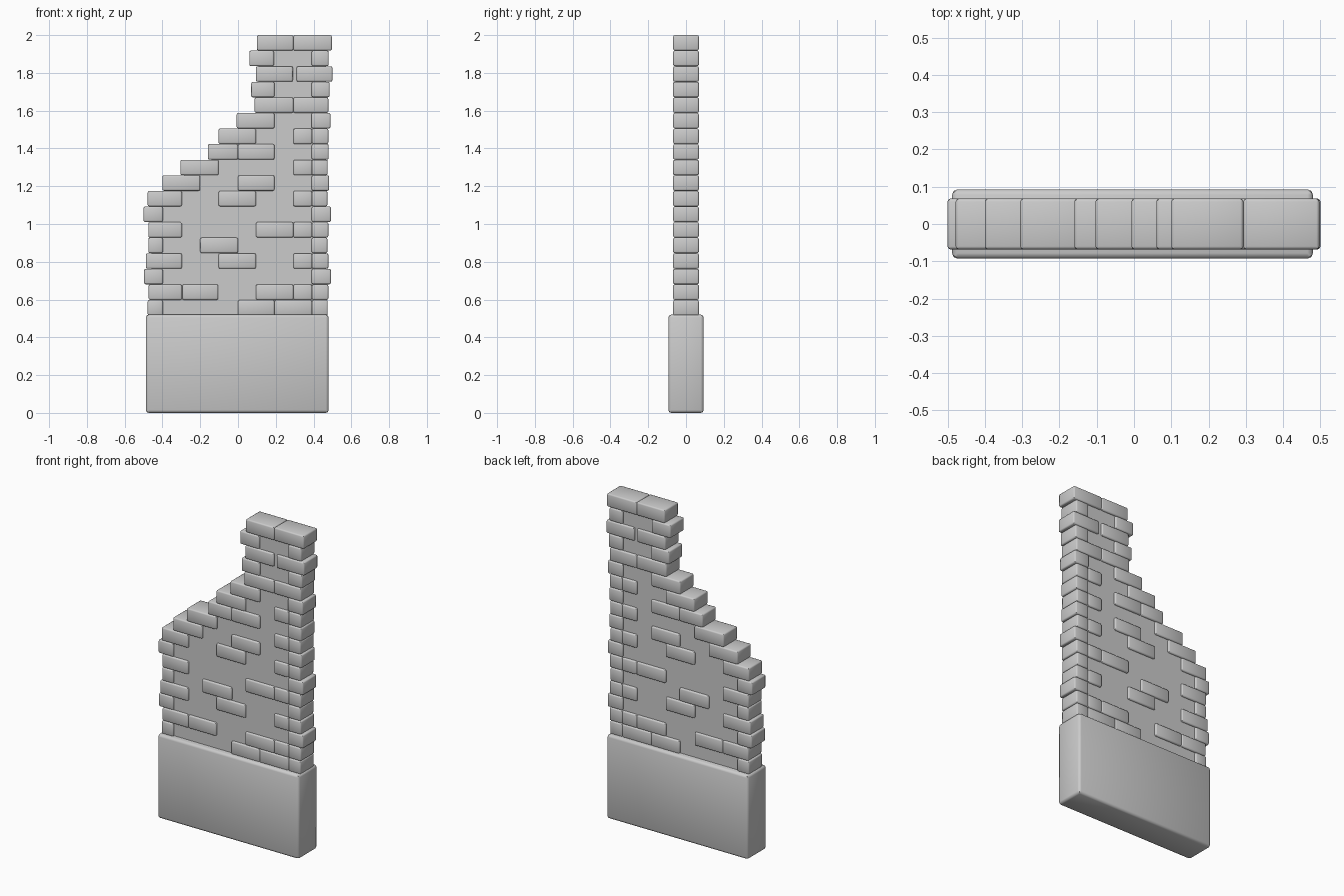
import bpy, bmesh

if "Cube" in bpy.data.objects:
    bpy.data.objects.remove(bpy.data.objects["Cube"])

BASE_TOP = 0.515
ROWS = 18
H = (2.0 - BASE_TOP) / ROWS

# Brick spans (left, right) per course, listed from the top down
courses = [
    [(.10, .293), (.293, .497)],
    [(.06, .19), (.39, .48)],
    [(.095, .29), (.31, .50)],
    [(.07, .193), (.39, .485)],
    [(.088, .293), (.293, .478)],
    [(-.007, .193), (.388, .49)],
    [(-.103, .095), (.293, .392), (.392, .478)],
    [(-.16, 0), (0, .193), (.39, .48)],
    [(-.305, -.103), (.293, .392), (.392, .475)],
    [(-.40, -.20), (0, .193), (.39, .482)],
    [(-.478, -.297), (-.103, .095), (.293, .392), (.392, .473)],
    [(-.50, -.398), (.39, .492)],
    [(-.475, -.297), (.095, .293), (.293, .392), (.392, .478)],
    [(-.475, -.398), (-.20, 0), (.39, .473)],
    [(-.488, -.297), (-.103, .095), (.293, .392), (.392, .478)],
    [(-.497, -.398), (.39, .492)],
    [(-.473, -.297), (-.295, -.105), (.095, .293), (.293, .392), (.392, .478)],
    [(-.478, -.398), (0, .193), (.193, .392), (.392, .475)],
]


def box(name, x0, x1, y, z0, z1, bevel, segments=2):
    """Bevelled box spanning -y..y."""
    me = bpy.data.meshes.new(name)
    bm = bmesh.new()
    bmesh.ops.create_cube(bm, size=1)
    for v in bm.verts:
        v.co.x = x1 if v.co.x > 0 else x0
        v.co.y = y if v.co.y > 0 else -y
        v.co.z = z1 if v.co.z > 0 else z0
    bmesh.ops.bevel(bm, geom=bm.edges[:], offset=bevel, segments=segments,
                    profile=0.5, affect='EDGES')
    bm.to_mesh(me)
    bm.free()
    ob = bpy.data.objects.new(name, me)
    bpy.context.collection.objects.link(ob)
    return ob


def smooth(obs):
    bpy.ops.object.select_all(action='DESELECT')
    for o in obs:
        o.select_set(True)
    bpy.context.view_layer.objects.active = obs[0]
    bpy.ops.object.shade_smooth_by_angle(angle=0.8)


# Plinth at the foot of the wall
parts = [box("plinth", -.488, .48, .093, 0, BASE_TOP + .005, .015)]

# Bricks running through the full wall thickness
for t, spans in enumerate(courses):
    top = 2.0 - t * H
    for k, (a, b) in enumerate(spans):
        parts.append(box(f"brick_{t}_{k}", a, b, .068, top - H + .001, top, .008))
smooth(parts)

# Plaster core: stepped outline following the broken left edge
outline = [(.465, BASE_TOP - .02)]
left = -.47
outline.append((left, BASE_TOP - .02))
for t in range(ROWS - 1, -1, -1):
    new_left = courses[t][0][0] + .02
    if new_left > left + .01:
        z = 2.0 - (t + 1) * H - .012
        outline += [(left, z), (new_left, z)]
        left = new_left
outline += [(left, 1.98), (.465, 1.98)]

bm = bmesh.new()
face = bm.faces.new([bm.verts.new((x, -.056, z)) for x, z in outline])
ext = bmesh.ops.extrude_face_region(bm, geom=[face])
for v in ext["geom"]:
    if isinstance(v, bmesh.types.BMVert):
        v.co.y = .056
bmesh.ops.recalc_face_normals(bm, faces=bm.faces[:])
me = bpy.data.meshes.new("wall_core")
bm.to_mesh(me)
bm.free()
bpy.context.collection.objects.link(bpy.data.objects.new("wall_core", me))
